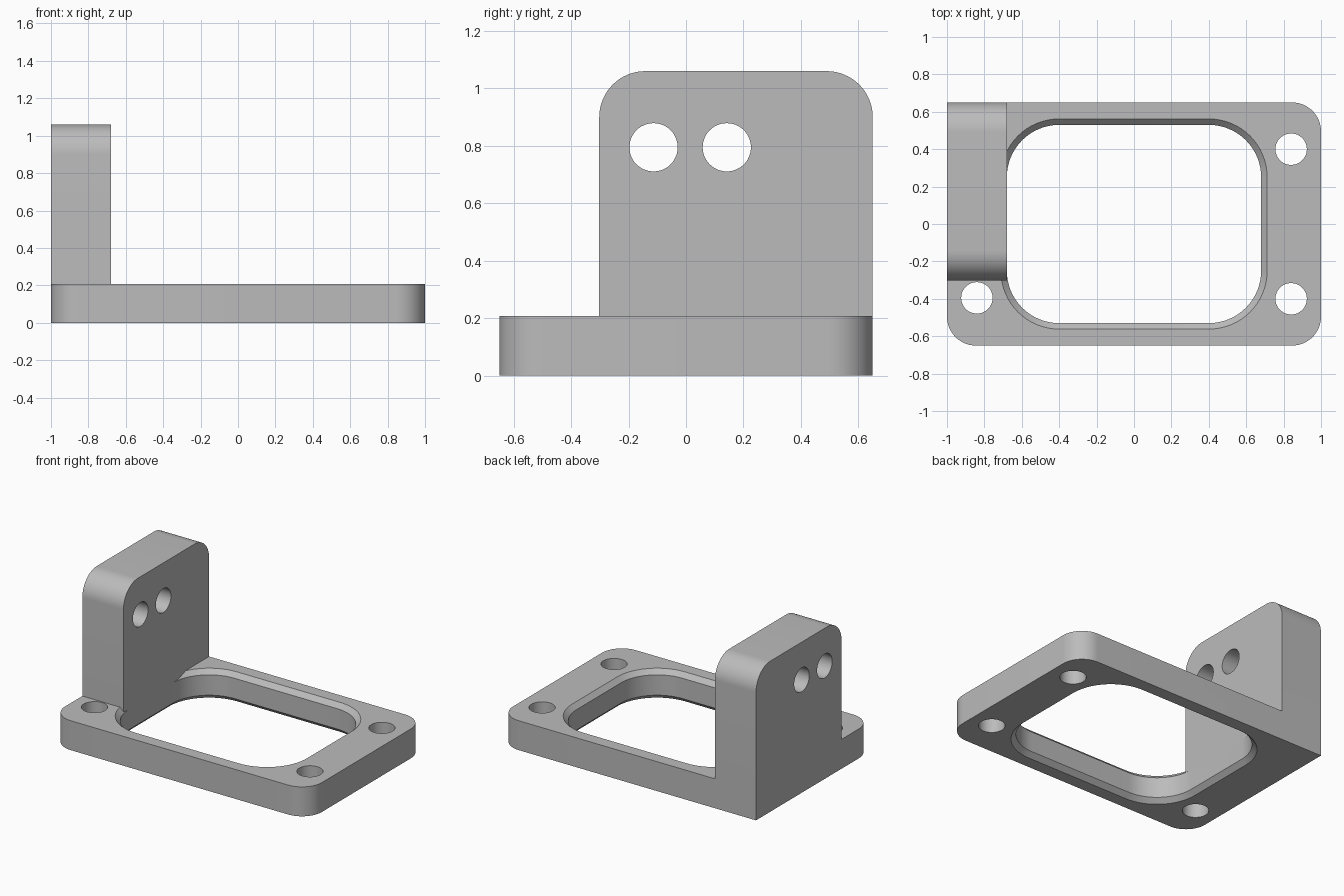
import bpy, bmesh
from math import sin, cos, pi
from mathutils import Vector

if "Cube" in bpy.data.objects:
    bpy.data.objects.remove(bpy.data.objects["Cube"], do_unlink=True)

grey = bpy.data.materials.new("light grey")
grey.use_nodes = True
COLOUR = (0.5, 0.5, 0.5, 1)
grey.diffuse_color = COLOUR
grey.node_tree.nodes["Principled BSDF"].inputs["Base Color"].default_value = COLOUR

PLATE_TOP = 0.207
HALF_Y = 0.65
WALL_X = -0.68


def rounded_rect(u0, u1, v0, v1, radii, steps=16):
    """Counter-clockwise outline; radii start at the (u1, v1) corner."""
    corners = ((u1, v1, -1, -1), (u0, v1, 1, -1), (u0, v0, 1, 1), (u1, v0, -1, 1))
    points = []
    for i, ((u, v, su, sv), r) in enumerate(zip(corners, radii)):
        if r == 0:
            points.append((u, v))
            continue
        for k in range(steps + 1):
            a = (i + k / steps) * pi / 2
            points.append((u + su * r + r * cos(a), v + sv * r + r * sin(a)))
    return points


def circle(u, v, r, n=48):
    return [(u + r * cos(2 * pi * k / n), v + r * sin(2 * pi * k / n)) for k in range(n)]


def loft(name, sections, axis="z"):
    """Solid through (outline, height) sections stacked along an axis."""
    bm = bmesh.new()
    rings = []
    for outline, h in sections:
        place = (lambda u, v: Vector((u, v, h))) if axis == "z" else (lambda u, v: Vector((h, u, v)))
        rings.append([bm.verts.new(place(u, v)) for u, v in outline])
    bm.faces.new(rings[0][::-1])
    bm.faces.new(rings[-1])
    for low, high in zip(rings, rings[1:]):
        n = len(low)
        for i in range(n):
            j = (i + 1) % n
            bm.faces.new((low[i], low[j], high[j], high[i]))
    bmesh.ops.recalc_face_normals(bm, faces=bm.faces[:])
    mesh = bpy.data.meshes.new(name)
    bm.to_mesh(mesh)
    bm.free()
    mesh.materials.append(grey)
    obj = bpy.data.objects.new(name, mesh)
    bpy.context.collection.objects.link(obj)
    return obj


def combine(target, tool, operation):
    """Apply a boolean and discard the tool."""
    mod = target.modifiers.new("boolean", "BOOLEAN")
    mod.operation = operation
    mod.solver = "EXACT"
    mod.object = tool
    bpy.context.view_layer.objects.active = target
    bpy.ops.object.modifier_apply(modifier=mod.name)
    bpy.data.objects.remove(tool, do_unlink=True)


# Base plate: three rounded corners, square where the upright stands
plate_outline = rounded_rect(-1, 1, -HALF_Y, HALF_Y, (0.155, 0, 0.155, 0.155))
bracket = loft("mounting_bracket", [(plate_outline, 0), (plate_outline, PLATE_TOP)])


# Central window, chamfered at both faces
def window(grow):
    x, y, r = 0.68 + grow, 0.53 + grow, 0.28 + grow
    return rounded_rect(-x, x, -y, y, (r,) * 4)


CHAMFER, OVER = 0.032, 0.01
cutter = loft("window_cutter", [
    (window(CHAMFER + OVER), -OVER),
    (window(0), CHAMFER),
    (window(0), PLATE_TOP - CHAMFER),
    (window(CHAMFER + OVER), PLATE_TOP + OVER)])
combine(bracket, cutter, "DIFFERENCE")

# Upright with rounded top corners, flush with the window wall
upright_outline = rounded_rect(-0.302, HALF_Y, 0.1, 1.06, (0.16, 0.16, 0, 0))
upright = loft("upright", [(upright_outline, -1), (upright_outline, WALL_X)], "x")
combine(bracket, upright, "UNION")

# Screw holes in the plate
for x, y in ((0.84, 0.4), (0.84, -0.4), (-0.84, -0.395)):
    ring = circle(x, y, 0.084)
    combine(bracket, loft("hole", [(ring, -0.1), (ring, 0.3)]), "DIFFERENCE")

# Cross holes in the upright
for y in (-0.113, 0.142):
    ring = circle(y, 0.795, 0.084)
    combine(bracket, loft("hole", [(ring, -1.1), (ring, -0.6)], "x"), "DIFFERENCE")

# Smooth the rounds, keep the edges sharp
bpy.ops.object.select_all(action="DESELECT")
bracket.select_set(True)
bpy.context.view_layer.objects.active = bracket
bpy.ops.object.shade_smooth_by_angle(angle=pi / 6)
